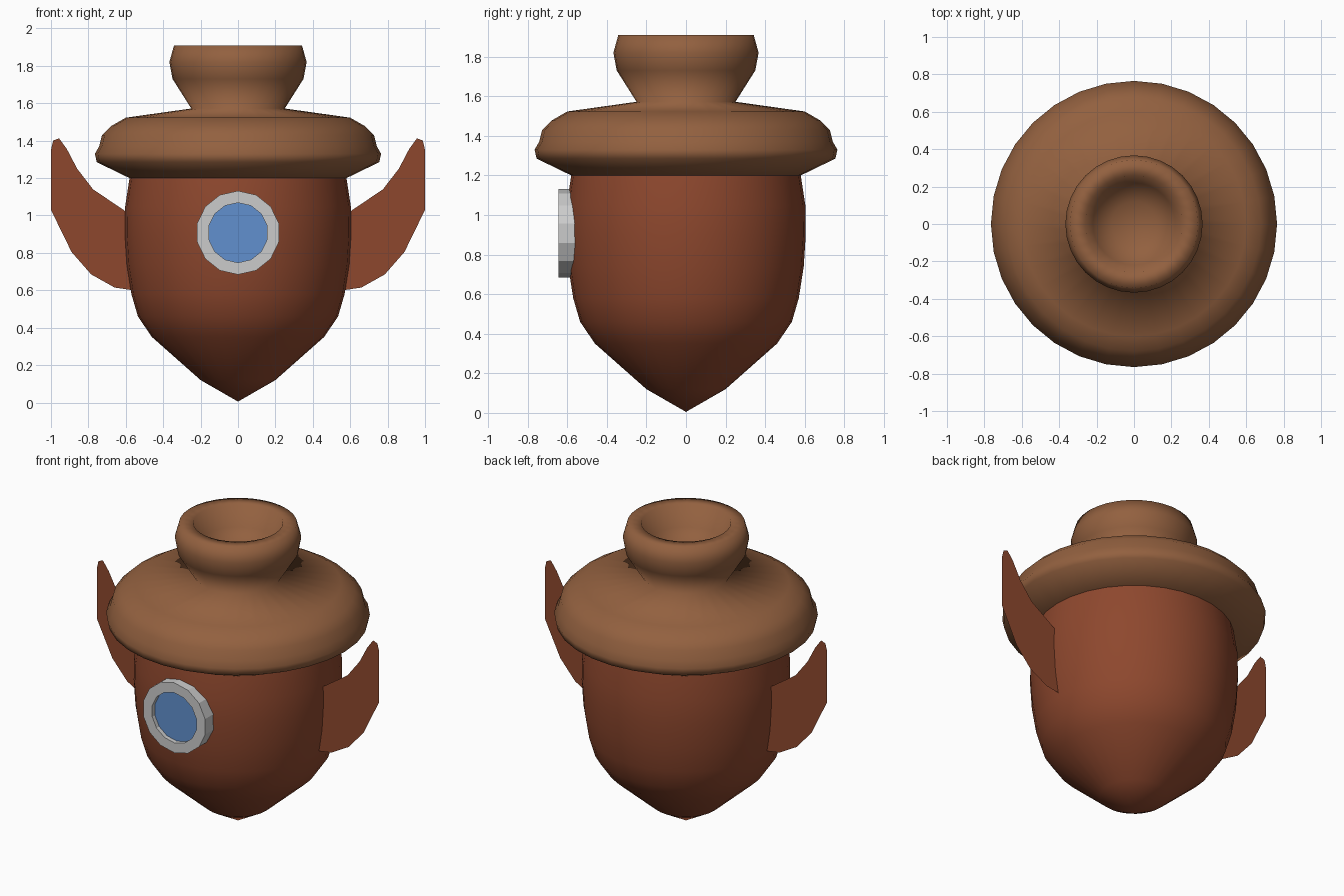
import bpy, bmesh
from math import sin, cos, pi

if "Cube" in bpy.data.objects:
    bpy.data.objects.remove(bpy.data.objects["Cube"])


def material(name, rgb):
    m = bpy.data.materials.new(name)
    m.diffuse_color = (*rgb, 1)
    m.use_nodes = True
    m.node_tree.nodes["Principled BSDF"].inputs["Base Color"].default_value = m.diffuse_color
    return m


NUT = material("nut_brown", (0.27, 0.064, 0.027))
CAP = material("cap_brown", (0.29, 0.118, 0.05))
BLUE = material("glass_blue", (0.12, 0.28, 0.62))


def finish(name, bm, mat=None, smooth=False):
    bmesh.ops.remove_doubles(bm, verts=bm.verts, dist=1e-5)
    bmesh.ops.recalc_face_normals(bm, faces=bm.faces)
    me = bpy.data.meshes.new(name)
    bm.to_mesh(me)
    bm.free()
    for p in me.polygons:
        p.use_smooth = smooth
    if mat:
        me.materials.append(mat)
    ob = bpy.data.objects.new(name, me)
    bpy.context.collection.objects.link(ob)
    return ob


def lathe(name, profile, steps, place, mat=None, smooth=False, closed=False):
    """Revolve (radius, height) points; place maps (r, h, angle) to space."""
    bm = bmesh.new()
    rings = [[bm.verts.new(place(r, h, 2 * pi * i / steps)) for i in range(steps)]
             for r, h in profile]
    pairs = list(zip(rings, rings[1:]))
    if closed:
        pairs.append((rings[-1], rings[0]))
    for a, b in pairs:
        for i in range(steps):
            j = (i + 1) % steps
            bm.faces.new((a[i], a[j], b[j], b[i]))
    return finish(name, bm, mat, smooth)


def upright(r, h, a):
    return (r * sin(a), -r * cos(a), h)


def facing_front(r, h, a):
    return (r * sin(a), h, 0.908 + r * cos(a))


# Pointed nut body
lathe("nut_body", [(0, 0.005), (0.2, 0.12), (0.46, 0.35), (0.535, 0.46), (0.57, 0.58),
                   (0.595, 0.74), (0.605, 0.9), (0.603, 1.05), (0.58, 1.2)],
      32, upright, NUT, True)

# Cap with flared brim, and neck ending in a hollow cup
lathe("cap", [(0.56, 1.195), (0.58, 1.2), (0.755, 1.285), (0.765, 1.33), (0.742, 1.37),
              (0.727, 1.43), (0.68, 1.477), (0.6, 1.523), (0.25, 1.572),
              (0.35, 1.73), (0.367, 1.82), (0.342, 1.91), (0.26, 1.91),
              (0.22, 1.78), (0.12, 1.72), (0, 1.7)],
      32, upright, CAP, True)

# Porthole frame and recessed glass
lathe("porthole_frame", [(0.224, -0.55), (0.224, -0.645), (0.16, -0.645), (0.16, -0.55)],
      14, facing_front, closed=True)
lathe("porthole_glass", [(0, -0.618), (0.162, -0.618)], 14, facing_front, BLUE)

# Paper-thin side fins
FIN = [(0.57, 1.005), (0.605, 1.025), (0.775, 1.14), (0.86, 1.25), (0.915, 1.355),
       (0.957, 1.413), (0.988, 1.4), (1.0, 1.35), (1.0, 1.03), (0.89, 0.805),
       (0.785, 0.685), (0.66, 0.615), (0.56, 0.6)]
for side, name in ((1, "right_fin"), (-1, "left_fin")):
    bm = bmesh.new()
    bm.faces.new([bm.verts.new((side * x, 0, z)) for x, z in FIN])
    finish(name, bm, NUT)
